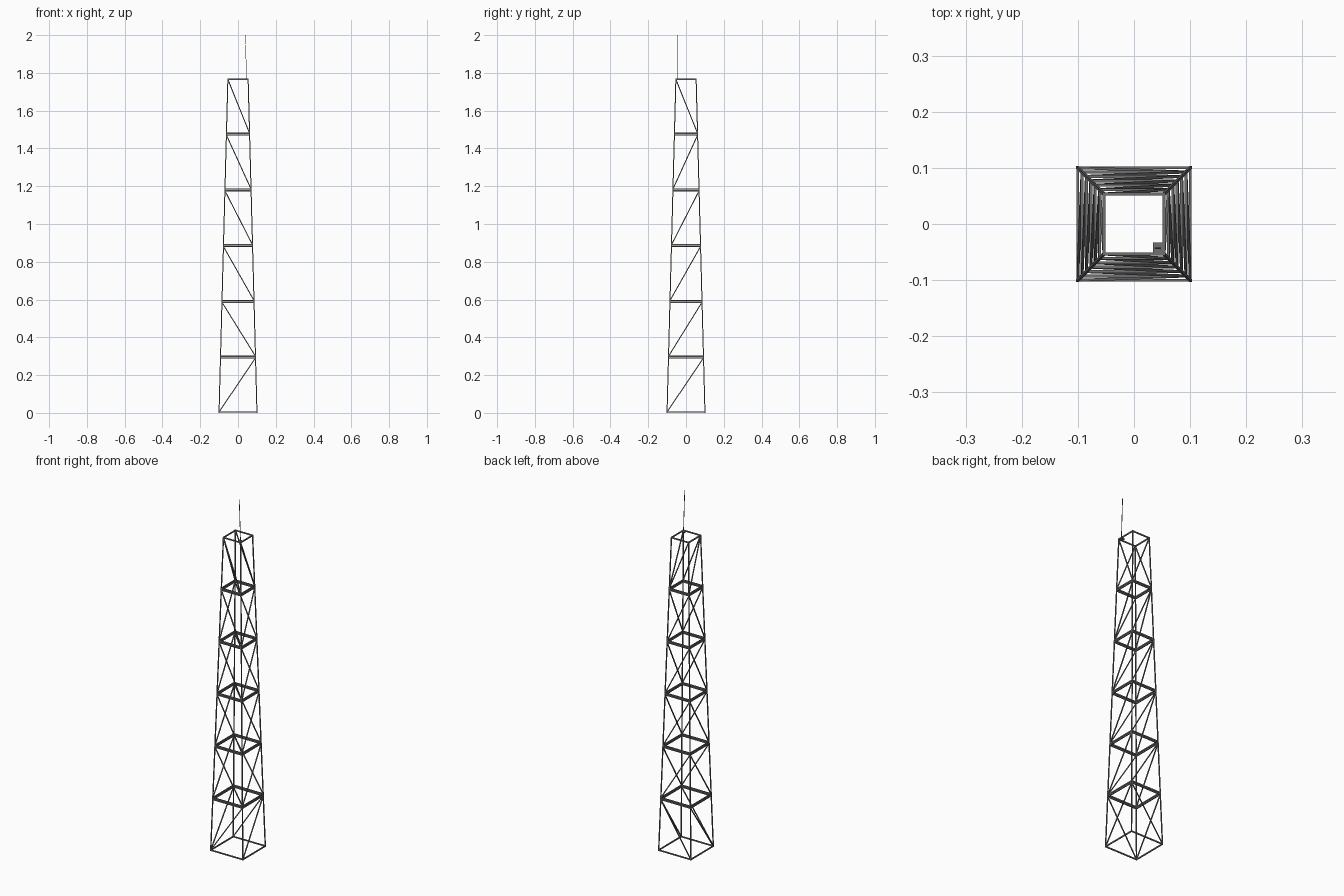
import bpy, bmesh
from mathutils import Vector, Matrix

if "Cube" in bpy.data.objects:
    bpy.data.objects.remove(bpy.data.objects["Cube"])

LEVELS = 6
STEP = 0.295
TOP = LEVELS * STEP
CORNERS = [(-1, -1), (1, -1), (1, 1), (-1, 1)]


def half(z):
    # half width of the tapering tower at height z
    return 0.1005 - 0.047 * z / TOP


def corner(c, z):
    return Vector((c[0] * half(z), c[1] * half(z), z))


def add_bar(bm, a, b, w, h):
    # rectangular bar from a to b; w is sideways, h is upright
    d = (b - a).normalized()
    ref = Vector((0, 0, 1)) if abs(d.z) < 0.95 else Vector((0, 1, 0))
    side = ref.cross(d).normalized()
    up = d.cross(side)
    rot = Matrix((side, up, d)).transposed().to_4x4()
    mat = Matrix.Translation((a + b) / 2) @ rot @ Matrix.Diagonal((w, h, (b - a).length, 1))
    bmesh.ops.create_cube(bm, size=1, matrix=mat)


def finish(name, bm):
    mesh = bpy.data.meshes.new(name)
    bm.to_mesh(mesh)
    bm.free()
    ob = bpy.data.objects.new(name, mesh)
    bpy.context.collection.objects.link(ob)
    mat = bpy.data.materials.get("steel") or bpy.data.materials.new("steel")
    mat.diffuse_color = (0.16, 0.16, 0.16, 1)
    mat.use_nodes = True
    mat.node_tree.nodes["Principled BSDF"].inputs["Base Color"].default_value = mat.diffuse_color
    mesh.materials.append(mat)
    return ob


# stacked frame sections: legs, bottom and top rings, one brace per side
for i in range(LEVELS):
    z0, z1 = i * STEP, (i + 1) * STEP
    bm = bmesh.new()
    for c in CORNERS:
        add_bar(bm, corner(c, z0), corner(c, z1), 0.005, 0.005)
    finish(f"section_{i + 1}_legs", bm)

    bm = bmesh.new()
    for z in (z0 + 0.005, z1 - 0.004):
        for k in range(4):
            add_bar(bm, corner(CORNERS[k], z), corner(CORNERS[(k + 1) % 4], z), 0.005, 0.007)
    finish(f"section_{i + 1}_rings", bm)

    # front/back braces rise to the right only in the lowest section,
    # side braces rise to the back in all but the highest
    bm = bmesh.new()
    sx = 1 if i == 0 else -1
    sy = -1 if i == LEVELS - 1 else 1
    for s in (-1, 1):
        add_bar(bm, corner((-sx, s), z0 + 0.005), corner((sx, s), z1 - 0.004), 0.005, 0.005)
        add_bar(bm, corner((s, -sy), z0 + 0.005), corner((s, sy), z1 - 0.004), 0.005, 0.005)
    finish(f"section_{i + 1}_braces", bm)

# small mounting plate in the front right top corner
bm = bmesh.new()
add_bar(bm, Vector((0.043, -0.042, TOP - 0.008)), Vector((0.043, -0.042, TOP)), 0.018, 0.018)
finish("antenna_plate", bm)

# thin, slightly leaning antenna
bm = bmesh.new()
add_bar(bm, Vector((0.046, -0.043, TOP - 0.004)), Vector((0.038, -0.043, 2.0)), 0.0025, 0.0025)
finish("antenna", bm)
